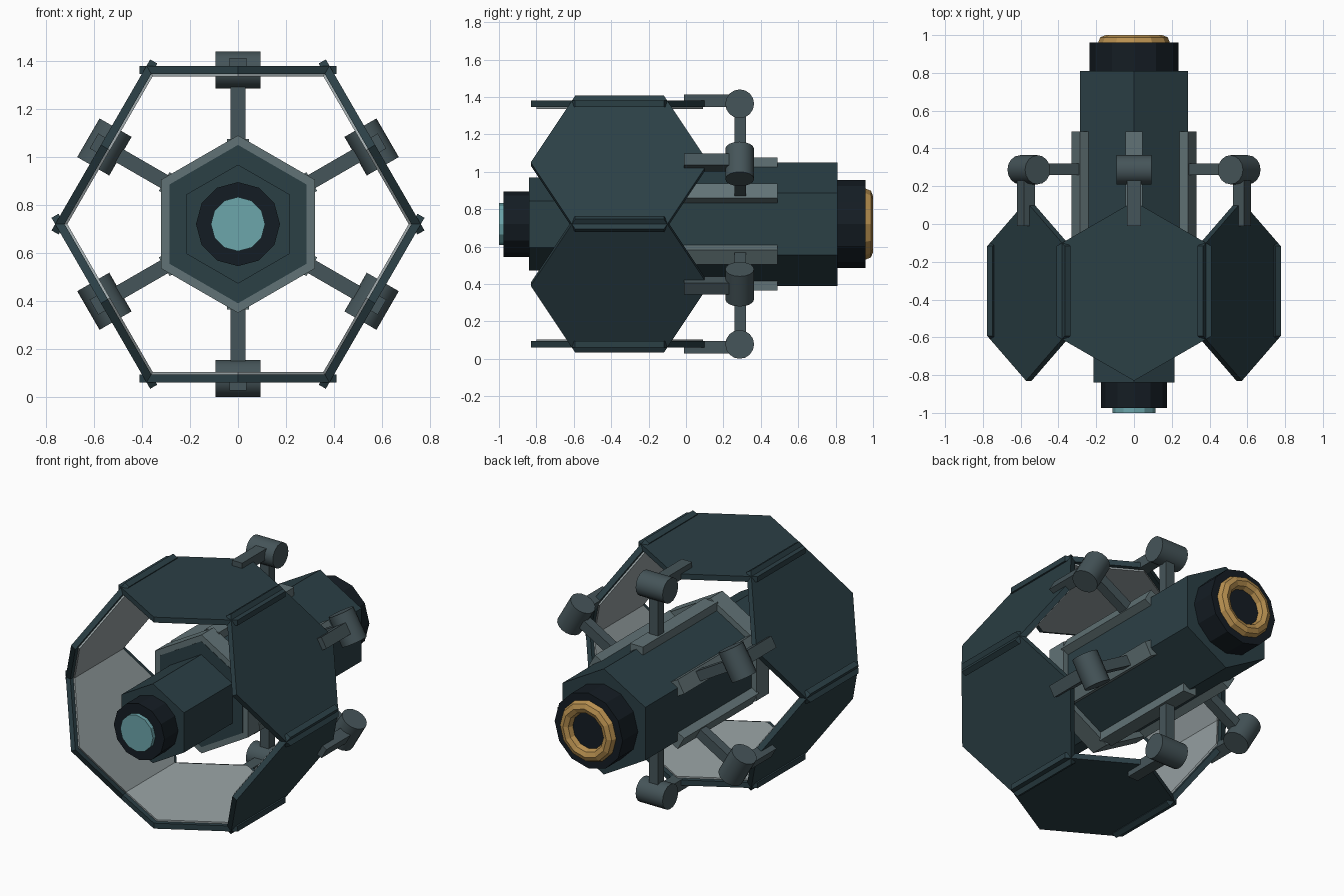
import bpy, bmesh
from math import radians, sin, cos, pi
from mathutils import Matrix

if "Cube" in bpy.data.objects:
    bpy.data.objects.remove(bpy.data.objects["Cube"])

AXIS = Matrix.Translation((0, 0, 0.72))


def material(name, rgb):
    m = bpy.data.materials.new(name)
    m.diffuse_color = (*rgb, 1)
    m.use_nodes = True
    m.node_tree.nodes["Principled BSDF"].inputs["Base Color"].default_value = m.diffuse_color
    return m


HULL = material("hull", (0.024, 0.05, 0.06))
TRIM = material("trim", (0.12, 0.17, 0.18))
ARM = material("arm", (0.06, 0.09, 0.10))
DARK = material("dark", (0.007, 0.012, 0.017))
GLASS = material("glass", (0.15, 0.38, 0.41))
GOLD = material("gold", (0.48, 0.28, 0.08))
LINING = material("lining", (0.33, 0.38, 0.39))


def finish(bm, name, mat, matrix):
    bmesh.ops.recalc_face_normals(bm, faces=bm.faces)
    me = bpy.data.meshes.new(name)
    bm.to_mesh(me)
    bm.free()
    me.materials.append(mat)
    ob = bpy.data.objects.new(name, me)
    ob.matrix_world = matrix
    bpy.context.collection.objects.link(ob)
    return ob


def prism(name, mat, sides, r, depth, matrix):
    """Prism along local z with a vertex on local +y."""
    bm = bmesh.new()
    ring = [(r * sin(2 * pi * i / sides), r * cos(2 * pi * i / sides)) for i in range(sides)]
    f = bm.faces.new([bm.verts.new((x, y, -depth / 2)) for x, y in ring])
    top = bmesh.ops.extrude_face_region(bm, geom=[f])["geom"]
    bmesh.ops.translate(bm, vec=(0, 0, depth),
                        verts=[v for v in top if isinstance(v, bmesh.types.BMVert)])
    return finish(bm, name, mat, matrix)


def axial(name, mat, sides, r, y0, y1):
    """Prism along the main y axis."""
    m = AXIS @ Matrix.Translation((0, (y0 + y1) / 2, 0)) @ Matrix.Rotation(radians(90), 4, 'X')
    return prism(name, mat, sides, r, y1 - y0, m)


def box(name, mat, lo, hi, matrix):
    bm = bmesh.new()
    bmesh.ops.create_cube(bm, size=1)
    bmesh.ops.scale(bm, vec=[b - a for a, b in zip(lo, hi)], verts=bm.verts)
    bmesh.ops.translate(bm, vec=[(a + b) / 2 for a, b in zip(lo, hi)], verts=bm.verts)
    return finish(bm, name, mat, matrix)


# Central hull along y
axial("main_hull", HULL, 6, 0.33, -0.362, 0.81)
axial("front_hull", HULL, 6, 0.248, -0.84, -0.35)
axial("collar", TRIM, 6, 0.37, -0.36, -0.24)
axial("front_barrel", DARK, 12, 0.175, -0.975, -0.83)
axial("front_lens", GLASS, 12, 0.113, -1.0, -0.97)
axial("rear_barrel", DARK, 12, 0.235, 0.80, 0.96)

# Rear ring
bpy.ops.mesh.primitive_torus_add(major_segments=12, minor_segments=8, major_radius=0.15,
                                 minor_radius=0.04, location=(0, 0.96, 0.72),
                                 rotation=(radians(90), 0, 0))
ring = bpy.context.object
ring.name = "rear_ring"
ring.data.materials.append(GOLD)

# Six shield panels, each with rail, strut, knuckle and forward arm
for k in range(6):
    m = AXIS @ Matrix.Rotation(radians(60 * k), 4, 'Y')
    prism(f"shield_panel_{k}", HULL, 6, 0.475, 0.034, m @ Matrix.Translation((0, -0.355, 0.643)))
    prism(f"panel_lining_{k}", LINING, 6, 0.445, 0.012, m @ Matrix.Translation((0, -0.355, 0.622)))
    box(f"rail_{k}", TRIM, (-0.045, -0.25, 0.29), (0.045, 0.49, 0.355), m)
    box(f"strut_{k}", ARM, (-0.031, 0.26, 0.30), (0.031, 0.32, 0.62), m)
    box(f"forward_arm_{k}", ARM, (-0.036, -0.01, 0.625), (0.036, 0.29, 0.693), m)
    knuckle = prism(f"knuckle_{k}", ARM, 16, 0.077, 0.186,
                    m @ Matrix.Translation((0, 0.287, 0.643)) @ Matrix.Rotation(radians(90), 4, 'Y'))
    for f in knuckle.data.polygons:
        f.use_smooth = len(f.vertices) == 4
    knuckle.data.set_sharp_from_angle(angle=radians(40))
